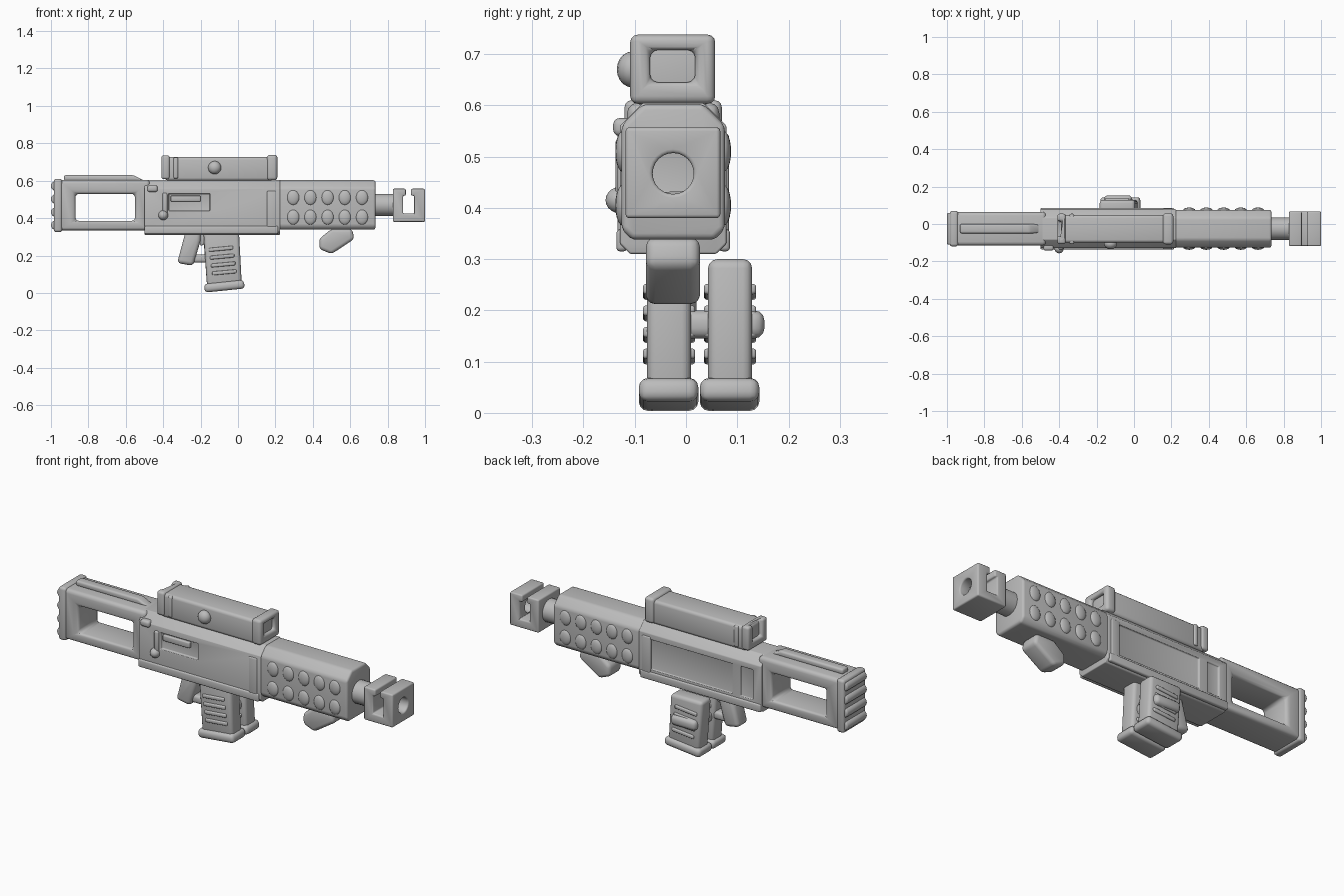
import bpy, bmesh, math
from mathutils import Vector

cube = bpy.data.objects.get("Cube")
if cube:
    bpy.data.objects.remove(cube, do_unlink=True)

grey = bpy.data.materials.new("plain_grey")
grey.use_nodes = True
grey.diffuse_color = (0.5, 0.5, 0.5, 1)
grey.node_tree.nodes["Principled BSDF"].inputs["Base Color"].default_value = (0.5, 0.5, 0.5, 1)
MID = -0.025  # centre plane of the body


def activate(ob):
    bpy.ops.object.select_all(action='DESELECT')
    ob.select_set(True)
    bpy.context.view_layer.objects.active = ob


def finish(ob, bevel=0.0, cutters=()):
    """Cut holes, round the edges and shade the part."""
    activate(ob)
    for c in cutters:
        m = ob.modifiers.new("cut", 'BOOLEAN')
        m.operation, m.solver, m.object = 'DIFFERENCE', 'EXACT', c
        bpy.ops.object.modifier_apply(modifier=m.name)
        bpy.data.objects.remove(c, do_unlink=True)
    if bevel:
        m = ob.modifiers.new("round", 'BEVEL')
        m.width, m.segments, m.limit_method = bevel, 3, 'ANGLE'
        m.angle_limit = math.radians(25)
        bpy.ops.object.modifier_apply(modifier=m.name)
    ob.data.materials.clear()
    ob.data.materials.append(grey)
    bpy.ops.object.shade_smooth_by_angle(angle=math.radians(40))
    return ob


def prism(name, pts, a, b, axis='Y'):
    """Extrude a profile: (x, z) points along y, or (y, z) points along x."""
    bm = bmesh.new()
    put = (lambda p: (p[0], a, p[1])) if axis == 'Y' else (lambda p: (a, p[0], p[1]))
    face = bm.faces.new([bm.verts.new(put(p)) for p in pts])
    ext = bmesh.ops.extrude_face_region(bm, geom=[face])
    move = Vector((0, b - a, 0) if axis == 'Y' else (b - a, 0, 0))
    bmesh.ops.translate(bm, vec=move, verts=[v for v in ext["geom"] if isinstance(v, bmesh.types.BMVert)])
    bmesh.ops.recalc_face_normals(bm, faces=bm.faces)
    me = bpy.data.meshes.new(name)
    bm.to_mesh(me)
    bm.free()
    ob = bpy.data.objects.new(name, me)
    bpy.context.collection.objects.link(ob)
    return ob


def block(name, x, y, z):
    return prism(name, [(x[0], z[0]), (x[1], z[0]), (x[1], z[1]), (x[0], z[1])], *y)


def rod(name, loc, r, length, axis='X', sides=24):
    rot = (0, math.pi / 2, 0) if axis == 'X' else (math.pi / 2, 0, 0)
    bpy.ops.mesh.primitive_cylinder_add(vertices=sides, radius=r, depth=length, location=loc, rotation=rot)
    bpy.context.object.name = name
    return bpy.context.object


def ball(name, loc, size):
    bpy.ops.mesh.primitive_uv_sphere_add(segments=16, ring_count=10, radius=1, location=loc)
    ob = bpy.context.object
    ob.name, ob.scale = name, size
    return finish(ob)


def section(half, low, high, top, bottom):
    """Symmetric cross-section with chamfered top and bottom corners."""
    right = [(half - bottom, low), (half, low + bottom), (half, high - top), (half - top, high)]
    return [(MID + y, z) for y, z in right] + [(MID - y, z) for y, z in reversed(right)]


# Stock with a window, wavy butt plate and top rib
finish(block("stock", (-0.96, -0.47), (-0.115, 0.065), (0.335, 0.605)), 0.02,
       [block("window", (-0.87, -0.55), (-0.3, 0.3), (0.385, 0.53))])
finish(block("butt_plate", (-0.985, -0.94), (-0.12, 0.07), (0.325, 0.61)), 0.014)
for i in range(4):
    r = rod("butt_ridge", (-0.974, MID, 0.362 + 0.07 * i), 0.026, 0.17, 'Y', 16)
    finish(r, 0.008)
finish(prism("stock_rib", [(-0.93, 0.6), (-0.5, 0.6), (-0.56, 0.63), (-0.93, 0.63)], -0.05, 0.0), 0.01)

# Receiver with recessed side panels
finish(prism("receiver", section(0.104, 0.31, 0.605, 0.045, 0.02), -0.5, 0.225, 'X'), 0.008, [
    block("ejection_slot", (-0.37, -0.15), (-0.2, -0.112), (0.44, 0.53)),
    block("side_panel", (-0.33, 0.17), (0.07, 0.2), (0.37, 0.53)),
    block("small_panel", (-0.45, -0.38), (0.07, 0.2), (0.37, 0.53))])
for s in (-1, 1):
    y = MID + s * 0.1
    finish(block("lower_rail", (-0.5, 0.215), (y - 0.011, y + 0.011), (0.315, 0.358)), 0.008)
    finish(block("front_band", (0.155, 0.205), (y - 0.009, y + 0.009), (0.34, 0.545)), 0.007)
finish(block("slot_bolt", (-0.36, -0.2), (-0.128, -0.1), (0.488, 0.52)), 0.006)
finish(block("selector", (-0.485, -0.43), (-0.142, -0.1), (0.54, 0.575)), 0.012)
finish(block("charging_lever", (-0.405, -0.378), (-0.138, -0.1), (0.42, 0.535)), 0.009)
ball("charging_knob", (-0.4, -0.128, 0.415), (0.026, 0.029, 0.026))

# Handguard with rows of bumps on both sides
finish(prism("handguard", section(0.101, 0.338, 0.603, 0.042, 0.02), 0.215, 0.735, 'X'), 0.012)
for s in (-1, 1):
    for i in range(5):
        for z in (0.405, 0.51):
            ball("grip_bump", (0.295 + 0.092 * i, MID + s * 0.098, z), (0.033, 0.015, 0.04))

# Barrel and slotted muzzle block
finish(rod("barrel", (0.78, MID, 0.47), 0.06, 0.14))
finish(block("muzzle", (0.828, 1.0), (-0.118, 0.067), (0.38, 0.557)), 0.018, [
    block("muzzle_gap", (0.897, 0.925), (-0.3, 0.3), (0.47, 0.7)),
    block("muzzle_window", (0.882, 0.942), (-0.3, 0.3), (0.425, 0.52)),
    rod("bore", (1.0, MID, 0.467), 0.04, 0.2)])

# Scope with end collars, recessed lens and side knob
finish(block("scope", (-0.39, 0.19), (-0.1, 0.048), (0.6, 0.727)), 0.016)
finish(block("scope_front_collar", (0.155, 0.21), (-0.109, 0.057), (0.603, 0.738)), 0.016,
       [block("lens_recess", (0.175, 0.3), (-0.07, 0.018), (0.645, 0.708))])
finish(block("scope_rear_collar", (-0.41, -0.365), (-0.107, 0.055), (0.608, 0.735)), 0.016,
       [block("eyepiece", (-0.5, -0.385), (-0.065, 0.015), (0.645, 0.76))])
finish(block("scope_band", (-0.345, -0.32), (-0.107, 0.055), (0.612, 0.725)), 0.008)
ball("scope_knob", (-0.125, -0.105, 0.67), (0.035, 0.03, 0.035))

# Twin magazines with ribs, feet and a joining strap
for y, top in ((-0.033, 0.33), (0.086, 0.3)):
    side = [(-0.185, top), (0.005, top), (0.02, 0.05), (-0.165, 0.03)]
    finish(prism("magazine", side, y - 0.043, y + 0.043), 0.018)
    finish(prism("magazine_foot", [(-0.177, 0.002), (0.037, 0.024), (0.03, 0.07), (-0.182, 0.048)],
                 y - 0.059, y + 0.057), 0.018)
    for i in range(4):
        z, x = 0.1 + 0.042 * i, -0.073 - 0.006 * i
        tilt = [(x - 0.065, z - 0.006), (x + 0.065, z + 0.006), (x + 0.065, z + 0.026), (x - 0.065, z + 0.014)]
        finish(prism("magazine_rib", tilt, y - 0.051, y + 0.051), 0.006)
finish(block("magazine_strap", (-0.16, -0.01), (-0.05, 0.153), (0.145, 0.2)), 0.02)

# Pistol grip, trigger guard and angled foregrip
finish(prism("pistol_grip", [(-0.28, 0.33), (-0.2, 0.33), (-0.2, 0.28), (-0.24, 0.145), (-0.325, 0.16)],
             -0.07, 0.02), 0.02)
finish(block("trigger_guard", (-0.25, -0.15), (-0.055, 0.005), (0.162, 0.205)), 0.014)
finish(prism("trigger", [(-0.215, 0.33), (-0.17, 0.33), (-0.18, 0.26), (-0.2, 0.25)], -0.045, -0.005), 0.008)
finish(prism("foregrip", [(0.435, 0.29), (0.5, 0.342), (0.61, 0.342), (0.622, 0.288), (0.5, 0.208), (0.435, 0.235)],
             -0.078, 0.027), 0.018)
